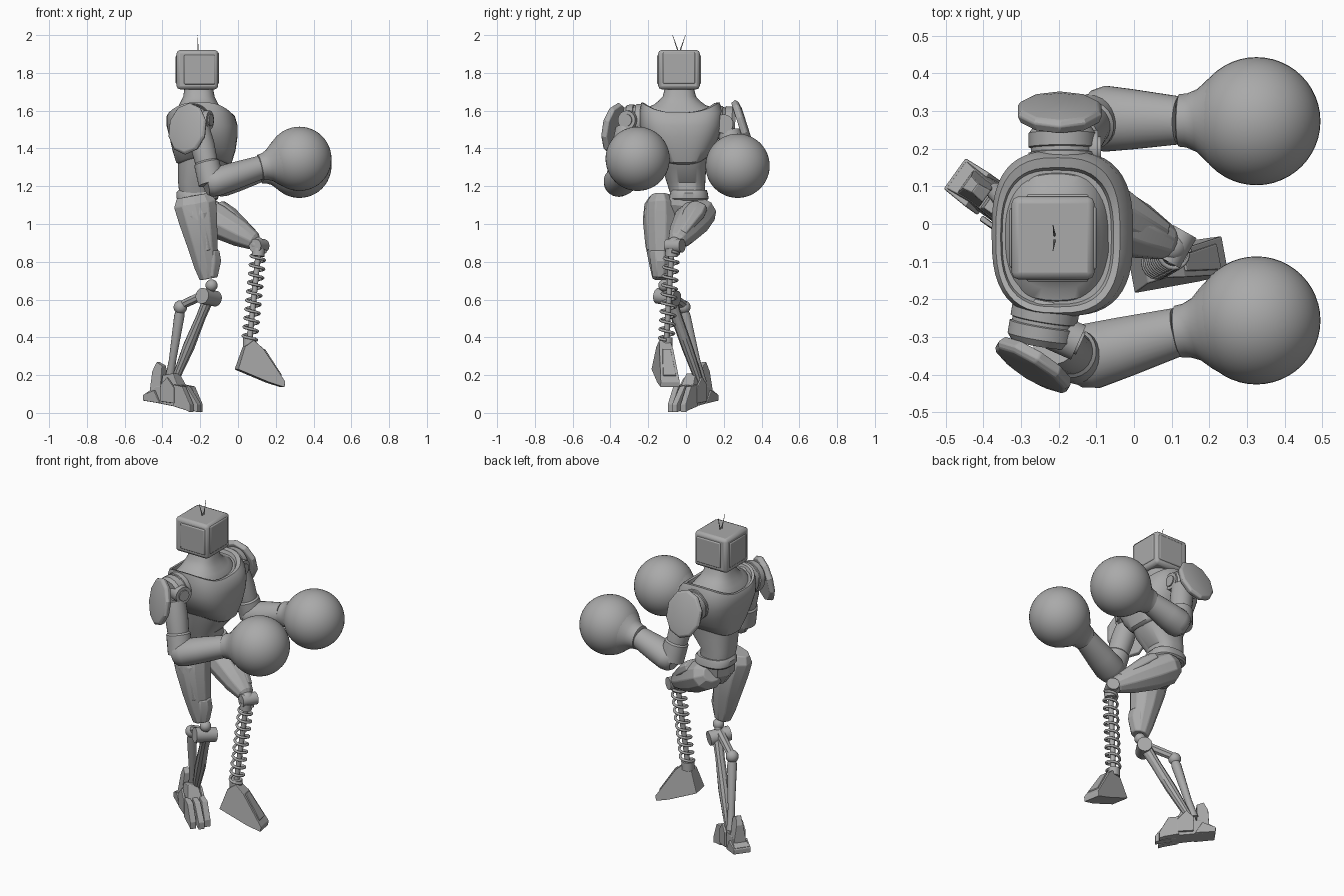
import bpy, bmesh
from math import sin, cos, pi, copysign
from mathutils import Vector as V

if "Cube" in bpy.data.objects:
    bpy.data.objects.remove(bpy.data.objects["Cube"])

grey = bpy.data.materials.new("plain_grey")
grey.use_nodes = True
colour = (.4, .4, .4, 1)
grey.diffuse_color = colour
grey.node_tree.nodes["Principled BSDF"].inputs["Base Color"].default_value = colour


def finish(name, bm, bevel=0, angle=.6):
    bmesh.ops.recalc_face_normals(bm, faces=bm.faces)
    mesh = bpy.data.meshes.new(name)
    bm.to_mesh(mesh)
    bm.free()
    mesh.materials.append(grey)
    ob = bpy.data.objects.new(name, mesh)
    bpy.context.collection.objects.link(ob)
    if bevel:
        mod = ob.modifiers.new("bevel", "BEVEL")
        mod.width, mod.segments = bevel, 2
    bpy.ops.object.select_all(action="DESELECT")
    ob.select_set(True)
    bpy.context.view_layer.objects.active = ob
    if angle:
        bpy.ops.object.shade_smooth_by_angle(angle=angle)
    return ob


def skin(name, rings, **kw):
    """Joins equal rings of points into a closed surface."""
    bm = bmesh.new()
    rows = [[bm.verts.new(p) for p in ring] for ring in rings]
    n = len(rows[0])
    for a, b in zip(rows, rows[1:]):
        for i in range(n):
            j = (i + 1) % n
            bm.faces.new((a[i], a[j], b[j], b[i]))
    bm.faces.new(rows[0])
    bm.faces.new(rows[-1])
    return finish(name, bm, **kw)


def limb(name, start, end, radii, sides=24, side=(1, 0, 0), **kw):
    """Loft along a line; radii are (fraction, across, other) sections."""
    start, end = V(start), V(end)
    axis = (end - start).normalized()
    u = V(side)
    u = (u - axis * u.dot(axis)).normalized()
    w = axis.cross(u)
    turns = [2 * pi * (i + .5) / sides for i in range(sides)]
    return skin(name, [[start.lerp(end, t) + u * a * cos(k) + w * b * sin(k) for k in turns]
                       for t, a, b in radii], **kw)


def rod(name, start, end, r0, r1=None, sides=24, **kw):
    side = (1, 0, 0) if abs(end[0] - start[0]) < abs(end[2] - start[2]) + abs(end[1] - start[1]) else (0, 1, 0)
    r1 = r1 or r0
    return limb(name, start, end, [(0, r0, r0), (1, r1, r1)], sides, side, **kw)


def ball(name, at, r, n=24):
    bm = bmesh.new()
    bmesh.ops.create_uvsphere(bm, u_segments=n, v_segments=n // 2, radius=r)
    bmesh.ops.translate(bm, verts=bm.verts, vec=V(at))
    return finish(name, bm)


def box(name, at, size, bevel=.01):
    bm = bmesh.new()
    bmesh.ops.create_cube(bm, size=1)
    bmesh.ops.scale(bm, verts=bm.verts, vec=V(size))
    bmesh.ops.translate(bm, verts=bm.verts, vec=V(at))
    return finish(name, bm, bevel)


def slab(name, origin, heading, profile, shift=0, bevel=.004):
    """Side profile of (forward, height, half width) points, given thickness."""
    d = V((*heading, 0)).normalized()
    s = V((-d.y, d.x, 0))
    o = V((*origin, 0))
    return skin(name, [[o + d * f + s * (shift + k * w) + V((0, 0, z)) for f, z, w in profile]
                       for k in (-1, 1)], bevel=bevel, angle=0)


# Torso, rim and neck: rounded rings of (z, x, y, x radius, y radius, side lift)
def body(name, table, power=.8, n=48):
    rings = []
    for z, x, y, rx, ry, lift in table:
        ring = []
        for i in range(n):
            c, s = cos(2 * pi * i / n), sin(2 * pi * i / n)
            ring.append(V((x + rx * copysign(abs(c) ** power, c),
                           y + ry * copysign(abs(s) ** power, s), z + lift * s * s)))
        rings.append(ring)
    return skin(name, rings, angle=.7)


body("abdomen", [(1.15, -.22, .01, .09, .09, 0), (1.22, -.225, 0, .092, .102, 0),
                 (1.3, -.19, -.01, .128, .117, 0), (1.38, -.18, -.015, .14, .13, 0)])
body("chest", [(1.315, -.18, -.015, .13, .115, .03), (1.325, -.18, -.015, .147, .13, .03),
               (1.39, -.18, -.02, .167, .167, .01), (1.46, -.183, -.025, .18, .2, 0),
               (1.52, -.19, -.025, .188, .219, 0), (1.57, -.197, -.025, .181, .22, .03),
               (1.59, -.202, -.03, .165, .206, .055), (1.59, -.204, -.035, .15, .185, .05),
               (1.575, -.205, -.035, .145, .178, .045)], .72)
body("neck_base", [(1.55, -.205, -.035, .148, .182, .04), (1.585, -.205, -.035, .135, .168, .035),
                   (1.61, -.205, -.035, .118, .138, .02), (1.64, -.207, -.035, .1, .112, .01),
                   (1.675, -.207, -.035, .083, .088, 0), (1.73, -.208, -.035, .074, .074, 0)])

# Monitor head with a raised panel on each upright face and two antennae
head = V((-.215, -.037, 1.817))
box("head", head, (.22, .22, .208), .018)
box("head_screen", head + V((.107, 0, .008)), (.016, .17, .165), .006)
box("head_back", head - V((.107, 0, 0)), (.016, .16, .15), .006)
for side in (-1, 1):
    box("head_side_panel", head + V((.012, side * .108, 0)), (.165, .016, .155), .006)
    rod("antenna", (-.21, -.037, 1.9), (-.215, -.037 + side * .034, 2), .004, .001, 6)

# Pelvis
body("belt", [(1.125, -.215, .015, .1, .095, 0), (1.135, -.215, .015, .11, .105, 0),
              (1.165, -.215, .015, .112, .1, 0), (1.18, -.215, .015, .1, .095, 0)])
limb("pelvis", (-.215, 0, 1.14), (-.2, -.02, 1),
     [(0, .1, .105), (.4, .1, .105), (1, .05, .045)], 10, angle=.3)

# Standing thigh with armour plates
hip, knee = (-.235, -.135, 1.15), (-.155, -.133, .71)
limb("right_thigh", hip, knee,
     [(0, .095, .055), (.1, .118, .085), (.3, .107, .095), (.6, .084, .082), (.85, .067, .06), (1, .05, .045)],
     10, bevel=.005, angle=.3)
limb("right_thigh_plate", (-.225, -.185, 1.1), (-.17, -.17, .86),
     [(0, .05, .03), (.2, .075, .045), (1, .045, .04)], 8, bevel=.005, angle=.3)
limb("right_knee_guard", (-.145, -.14, .86), (-.145, -.135, .72),
     [(0, .05, .055), (.4, .06, .055), (1, .04, .045)], 8, bevel=.005, angle=.3)

# Standing shin: knee hinge, twin rods and rear joint
heading = V((.81, -.58))
ball("right_knee_ball", (-.14, -.115, .675), .032)
rod("right_knee_hinge", (-.19, -.15, .62), (-.12, -.05, .605), .042)
rod("right_knee_strut", (-.14, -.11, .68), (-.155, -.1, .61), .022)
rod("right_knee_link", (-.16, -.1, .635), (-.3, -.01, .57), .026, .024, 8)
ball("right_rear_joint", (-.305, -.012, .56), .036)
limb("right_shin", (-.15, -.09, .62), (-.335, .07, .17),
     [(0, .03, .035), (.25, .026, .03), (.6, .032, .03), (1, .02, .022)], 10, angle=.4)
limb("right_calf_rod", (-.305, -.012, .55), (-.365, .085, .16),
     [(0, .022, .022), (.1, .028, .028), (.7, .02, .02), (1, .026, .026)], 12)

# Standing foot: sole, heel, toe plates and ankle fins
ankle = (-.342, .038)
slab("right_sole", ankle, heading, [(-.15, .065, .045), (-.16, .1, .045), (-.09, .14, .035), (.05, .14, .045),
                                    (.12, .08, .055), (.13, .02, .055), (0, .04, .045)])
slab("right_heel", ankle, heading, [(-.165, .065, .05), (-.165, .095, .05), (-.09, .12, .055), (-.05, .05, .055)])
slab("right_ankle", ankle, heading, [(-.06, .1, .04), (-.05, .2, .03), (.02, .21, .03), (.07, .12, .045)])
slab("right_rear_fin", ankle, heading, [(-.13, .1, .04), (-.125, .22, .02), (-.1, .27, .015),
                                        (-.06, .25, .02), (-.06, .1, .04)])
for shift, reach in ((-.042, .15), (0, .17), (.042, .15)):
    slab("right_toe", ankle, heading, [(.04, .035, .019), (.04, .15, .015), (.1, .14, .018),
                                       (reach, .045, .018), (reach, .003, .018), (.12, .015, .019)], shift)
for side in (-1, 1):
    slab("right_ankle_fin", ankle, heading, [(-.04, .06, .008), (-.04, .15, .008), (0, .19, .006),
                                             (.05, .13, .008), (.05, .05, .008)], side * .055)

# Raised thigh with upper plate and knee
limb("left_thigh", (-.24, .085, 1.09), (.1, -.055, .9),
     [(0, .05, .06), (.12, .088, .1), (.4, .093, .1), (.75, .073, .075), (.95, .05, .05), (1, .03, .03)],
     10, (0, 0, 1), bevel=.005, angle=.3)
limb("left_thigh_plate", (-.1, .06, 1.09), (.075, -.03, .95),
     [(0, .04, .06), (.3, .045, .07), (1, .025, .04)], 8, (0, 0, 1), bevel=.005, angle=.3)
ball("left_knee_ball", (.1, -.06, .89), .042)
rod("left_knee_hinge", (.09, -.1, .885), (.135, -.02, .885), .036)

# Spring shin
top, bottom = V((.11, -.075, .87)), V((.06, -.105, .37))
rod("left_shin_rod", top, bottom, .015)
rod("left_shin_cap", top, top.lerp(bottom, .08), .034)
turns, steps = 10, 16
path = bpy.data.curves.new("left_spring", "CURVE")
path.dimensions = "3D"
path.bevel_depth, path.bevel_resolution = .0075, 2
path.use_fill_caps = True
line = path.splines.new("POLY")
count = turns * steps
line.points.add(count)
for i, point in enumerate(line.points):
    a = 2 * pi * i / steps
    p = top.lerp(bottom, .03 + .94 * i / count) + V((cos(a), sin(a), 0)) * .038
    point.co = (*p, 1)
path.materials.append(grey)
bpy.context.collection.objects.link(bpy.data.objects.new("left_spring", path))

# Raised foot with a raised upper panel
base, way = (.06, -.117), (.97, .18)
slab("left_foot", base, way, [(-.07, .23, .055), (-.03, .35, .036), (.02, .385, .03), (.07, .34, .038),
                              (.185, .165, .052), (.18, .135, .052), (.1, .16, .056)])
slab("left_foot_panel", base, way, [(.07, .335, .022), (.08, .34, .022), (.17, .2, .035), (.16, .19, .035)])
rod("left_ankle", bottom + V((0, 0, .03)), bottom - V((0, 0, .02)), .035)

# Arms: barrel shoulder, shell, upper arm, forearm and round glove
arms = {
    "right": dict(inner=(-.23, -.2, 1.55), outer=(-.25, -.32, 1.54), disc=(-.17, -.305, 1.55), face=(.9, -.4, 0),
                  shell=(-.27, -.38, 1.505), normal=(-.52, -.83, .17), elbow=(-.14, -.358, 1.215),
                  wrist=(.12, -.285, 1.3), glove=(.325, -.256, 1.345)),
    "left": dict(inner=(-.19, .13, 1.54), outer=(-.19, .26, 1.53), disc=(-.12, .2, 1.53), face=(1, 0, 0),
                 shell=(-.197, .303, 1.525), normal=(0, .94, .3), elbow=(-.1, .28, 1.215),
                 wrist=(.12, .275, 1.285), glove=(.325, .273, 1.308))}
for name, arm in arms.items():
    p = {k: V(v) for k, v in arm.items()}
    limb(name + "_shoulder", p["inner"], p["outer"],
         [(0, .07, .07), (.2, .09, .09), (.45, .09, .09), (.47, .084, .084), (.55, .084, .084),
          (.57, .09, .09), (.85, .09, .09), (1, .075, .075)], 32)
    rod(name + "_shoulder_disc", p["disc"] - p["face"] * .05, p["disc"] + p["face"] * .025, .05)
    rod(name + "_disc_cap", p["disc"], p["disc"] + p["face"] * .032, .032)
    n = p["normal"].normalized()
    limb(name + "_shoulder_shell", p["shell"] - n * .025, p["shell"] + n * .02,
         [(0, .108, .13), (.5, .118, .14), (.8, .108, .128), (1, .065, .085)], 10,
         n.cross(V((0, 0, 1))), bevel=.004, angle=.3)
    joint = p["outer"].lerp(p["disc"], .5) - V((0, 0, .04))
    limb(name + "_upper_arm", joint, p["elbow"],
         [(0, .06, .06), (.3, .065, .065), (.6, .06, .06), (.63, .068, .068), (1, .07, .07)])
    line = p["wrist"] - p["elbow"]
    limb(name + "_forearm", p["elbow"] - line * .12, p["wrist"],
         [(0, .055, .055), (.06, .075, .07), (.2, .088, .076), (.5, .08, .073), (1, .064, .062)], 28, (0, 1, 0))
    limb(name + "_cuff", p["wrist"] - line * .02, p["glove"],
         [(0, .06, .06), (.02, .07, .07), (.12, .072, .072), (.25, .084, .084), (.38, .11, .11), (.55, .138, .138)],
         32, (0, 1, 0))
    ball(name + "_glove", p["glove"], .17, 48)
